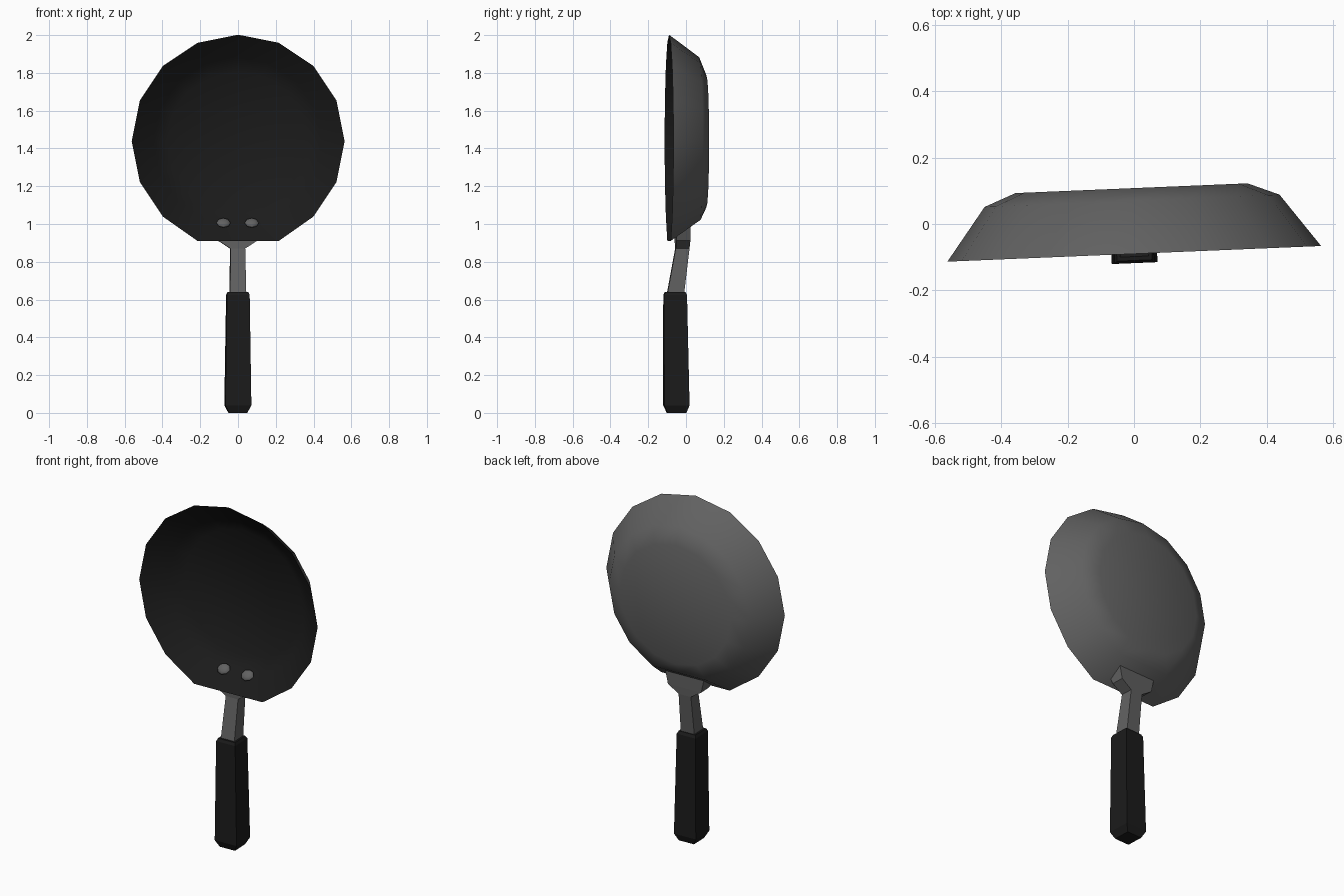
import bpy, bmesh, math
from mathutils import Matrix

old = bpy.data.objects.get("Cube")
if old:
    bpy.data.objects.remove(old, do_unlink=True)

# whole pan is turned slightly
TURN = Matrix.Translation((-0.003, 0, 0)) @ Matrix.Rotation(math.radians(2.4), 4, 'Z')


def material(name, value):
    m = bpy.data.materials.new(name)
    m.use_nodes = True
    colour = (value, value, value, 1)
    m.diffuse_color = colour
    m.node_tree.nodes["Principled BSDF"].inputs["Base Color"].default_value = colour
    return m


METAL = material("grey metal", 0.12)
BLACK = material("black coating", 0.011)


def finish(name, bm, mats, smooth_angle=None):
    bm.transform(TURN)
    mesh = bpy.data.meshes.new(name)
    bm.to_mesh(mesh)
    bm.free()
    obj = bpy.data.objects.new(name, mesh)
    bpy.context.collection.objects.link(obj)
    for m in mats:
        mesh.materials.append(m)
    if smooth_angle:
        bpy.ops.object.select_all(action='DESELECT')
        obj.select_set(True)
        bpy.context.view_layer.objects.active = obj
        bpy.ops.object.shade_smooth_by_angle(angle=math.radians(smooth_angle))
    return obj


def bridge(bm, rings):
    """Join consecutive rings with quads."""
    faces = []
    for a, b in zip(rings, rings[1:]):
        n = len(a)
        faces.append([bm.faces.new((a[i], a[(i + 1) % n], b[(i + 1) % n], b[i]))
                      for i in range(n)])
    return faces


def loft(name, sections, mat):
    """Rectangular sections: half width, front y, back y, front z, back z."""
    bm = bmesh.new()
    rings = [[bm.verts.new(p) for p in ((-w, y0, z0), (w, y0, z0), (w, y1, z1), (-w, y1, z1))]
             for w, y0, y1, z0, z1 in sections]
    bridge(bm, rings)
    bm.faces.new(rings[0][::-1])
    bm.faces.new(rings[-1])
    bmesh.ops.recalc_face_normals(bm, faces=bm.faces)
    return finish(name, bm, [mat])


# Pan bowl: outer wall, rim and coated inside, with a flat where the handle joins
SIDES, CENTRE = 16, 1.438
bm = bmesh.new()
rings = []
for r, y in ((0.35, 0.108), (0.445, 0.07), (0.564, -0.09), (0.445, 0.012), (0.372, 0.06)):
    ring = []
    for i in range(SIDES):
        a = math.tau * i / SIDES
        height = math.sin(a)
        if height < -0.9 and r > 0.4:
            height = -0.935
        ring.append(bm.verts.new((r * math.cos(a), y, CENTRE + r * height)))
    rings.append(ring)
walls = bridge(bm, rings)
bm.faces.new(rings[0])
inside = walls[2] + walls[3] + [bm.faces.new(rings[-1])]
for f in inside:
    f.material_index = 1
bmesh.ops.recalc_face_normals(bm, faces=bm.faces)
finish("pan_bowl", bm, [METAL, BLACK], 65)

# Rivets on the inner wall
for name, x in (("rivet_right", -0.075), ("rivet_left", 0.075)):
    bm = bmesh.new()
    bmesh.ops.create_uvsphere(bm, u_segments=8, v_segments=6, radius=0.038)
    bm.transform(Matrix.Translation((x, -0.019, 1.006)) @ Matrix.Rotation(math.radians(42), 4, 'X')
                 @ Matrix.Diagonal((1, 0.9, 0.4, 1)))
    finish(name, bm, [METAL], 60)

# Bent neck flaring into the bracket under the wall
loft("neck_bracket", [
    (0.043, -0.102, -0.013, 0.62, 0.62),
    (0.039, -0.056, 0.017, 0.87, 0.87),
    (0.105, -0.056, 0.019, 0.913, 0.913),
    (0.122, -0.056, 0.019, 0.938, 0.99),
], METAL)

# Grip with chamfered ends
loft("handle_grip", [
    (0.048, -0.100, 0, 0, 0),
    (0.069, -0.118, 0.016, 0.04, 0.04),
    (0.06, -0.118, 0.003, 0.625, 0.625),
    (0.053, -0.110, -0.006, 0.64, 0.64),
], BLACK)
